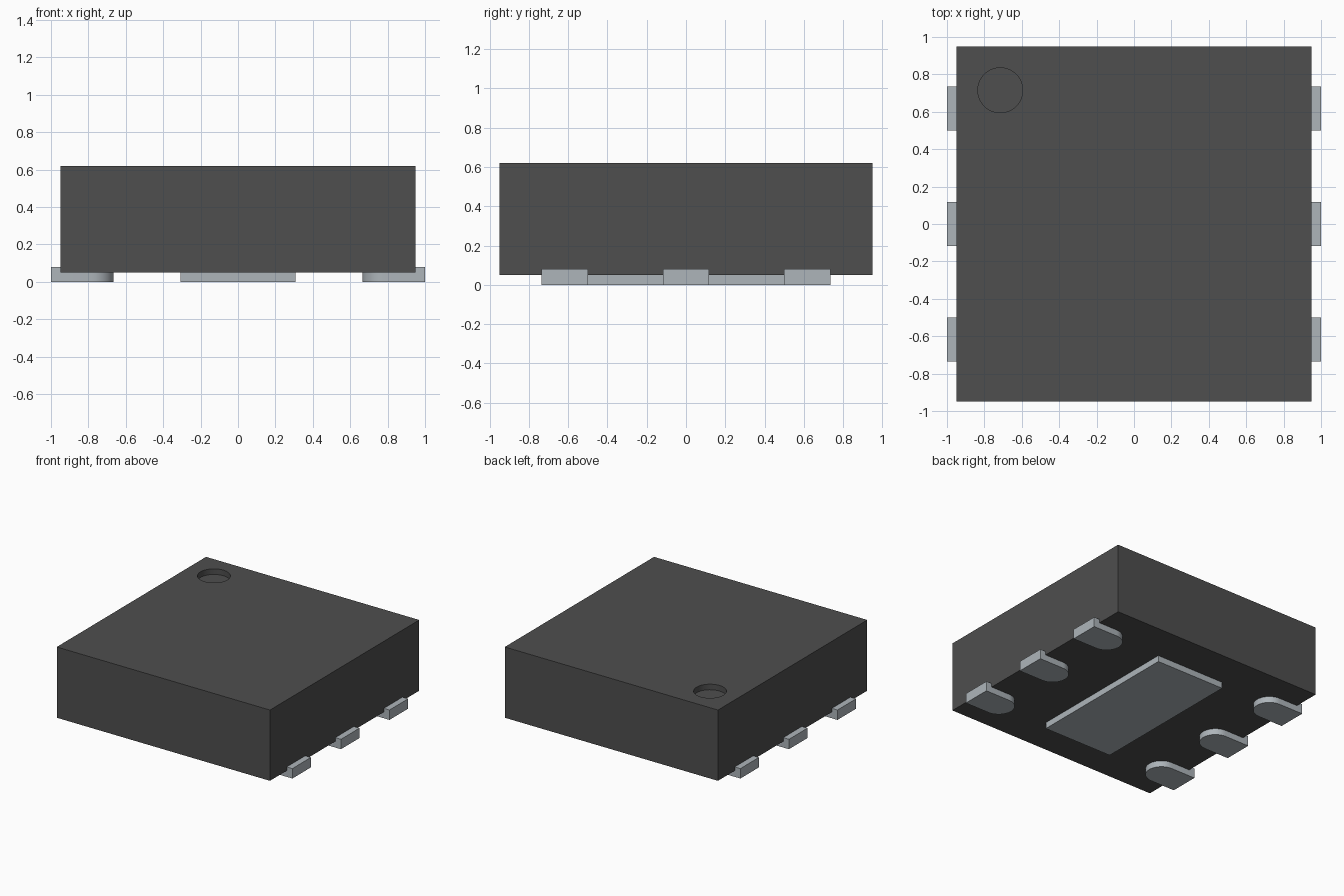
import bpy
import bmesh
import math

cube = bpy.data.objects.get("Cube")
if cube:
    bpy.data.objects.remove(cube, do_unlink=True)


def make_material(name, rgb, metallic=0.0):
    mat = bpy.data.materials.new(name)
    mat.use_nodes = True
    mat.diffuse_color = (*rgb, 1)
    bsdf = next(n for n in mat.node_tree.nodes if n.type == 'BSDF_PRINCIPLED')
    bsdf.inputs["Base Color"].default_value = (*rgb, 1)
    return mat


BODY = make_material("dark grey plastic", (0.077, 0.077, 0.077))
METAL = make_material("silver metal", (0.42, 0.46, 0.49))


def prism(name, outline, z0, z1, mat):
    """Extrude a counter-clockwise outline from z0 up to z1."""
    bm = bmesh.new()
    base = bm.faces.new([bm.verts.new((x, y, z0)) for x, y in outline])
    top = bmesh.ops.extrude_face_region(bm, geom=[base])["geom"]
    verts = [g for g in top if isinstance(g, bmesh.types.BMVert)]
    bmesh.ops.translate(bm, verts=verts, vec=(0, 0, z1 - z0))
    bmesh.ops.recalc_face_normals(bm, faces=bm.faces)
    mesh = bpy.data.meshes.new(name)
    bm.to_mesh(mesh)
    bm.free()
    mesh.materials.append(mat)
    obj = bpy.data.objects.new(name, mesh)
    bpy.context.collection.objects.link(obj)
    return obj


def select_only(obj):
    bpy.ops.object.select_all(action='DESELECT')
    obj.select_set(True)
    bpy.context.view_layer.objects.active = obj


def smooth(obj):
    select_only(obj)
    bpy.ops.object.shade_smooth_by_angle(angle=math.radians(30))


def rectangle(hx, hy):
    return [(-hx, -hy), (hx, -hy), (hx, hy), (-hx, hy)]


def arc(cx, cy, r, start, end, steps):
    angles = [math.radians(start + (end - start) * i / steps) for i in range(steps + 1)]
    return [(cx + r * math.cos(a), cy + r * math.sin(a)) for a in angles]


# Package body with a round orientation dimple in the top
body = prism("package_body", rectangle(0.95, 0.95), 0.05, 0.62, BODY)
cutter = prism("dimple_cutter", arc(-0.715, 0.715, 0.12, 0, 360, 48)[:-1], 0.575, 0.7, BODY)
cutter.hide_render = True
cut = body.modifiers.new("dimple", 'BOOLEAN')
cut.operation = 'DIFFERENCE'
cut.solver = 'EXACT'
cut.object = cutter
select_only(body)
bpy.ops.object.modifier_apply(modifier=cut.name)
bpy.data.objects.remove(cutter, do_unlink=True)
smooth(body)

# Central thermal pad underneath
prism("thermal_pad", rectangle(0.307, 0.645), 0.0, 0.06, METAL)

# Three leads per side, rounded at the inner end
HALF = 0.118
for side, sx in (("left", 1), ("right", -1)):
    for place, y in (("front", -0.618), ("middle", 0.0), ("back", 0.618)):
        inner = arc(0.665 + HALF, y, HALF, 90, 270, 24)
        outline = inner + [(1.0, y - HALF), (1.0, y + HALF)]
        lead = prism(f"lead_{side}_{place}", [(sx * x, py) for x, py in outline],
                     0.0, 0.08, METAL)
        smooth(lead)
